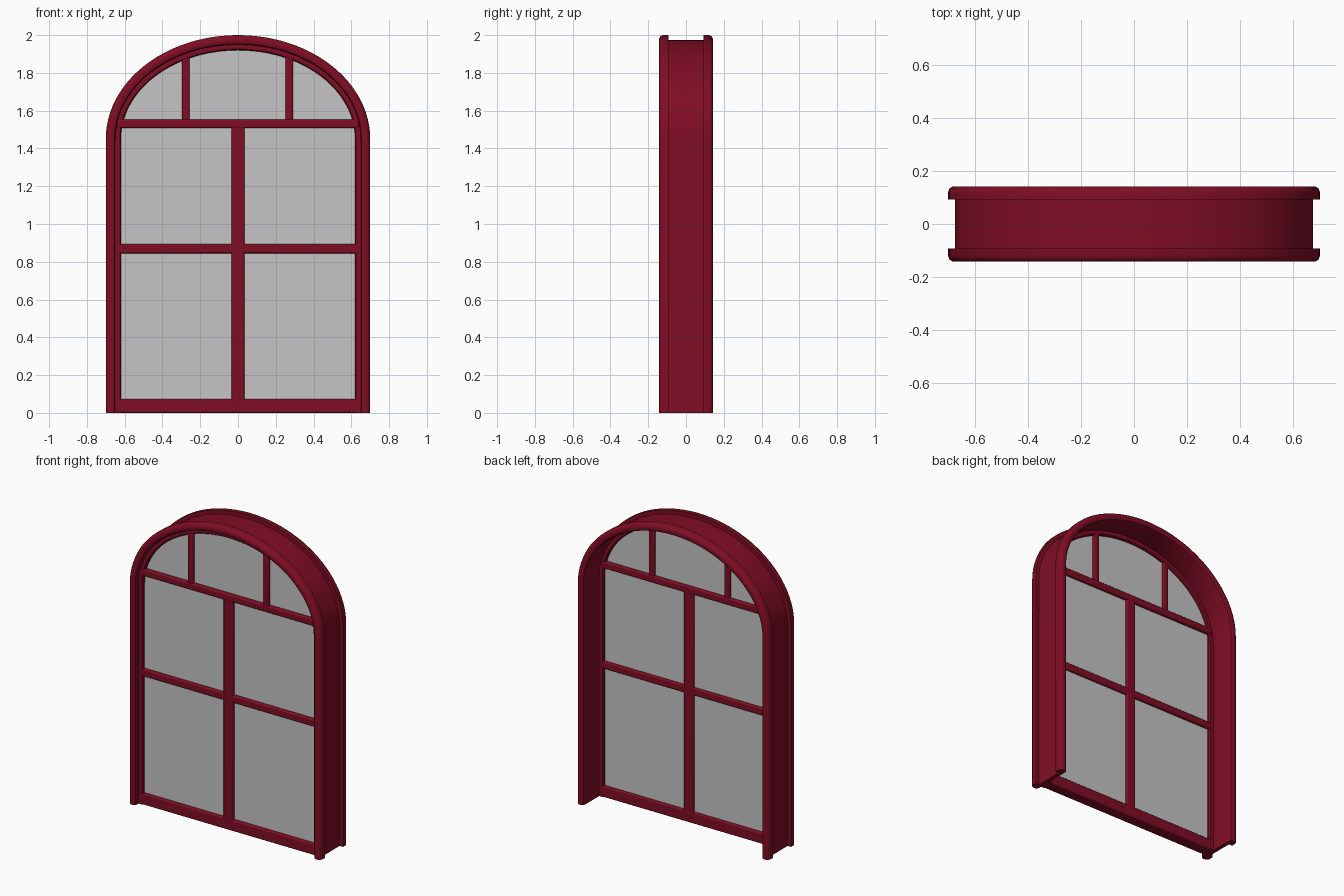
import bpy, bmesh, math

if "Cube" in bpy.data.objects:
    bpy.data.objects.remove(bpy.data.objects["Cube"])

W, SPRING, RISE = 0.70, 1.45, 0.55   # half width, arch start height, arch rise
N = 48                               # arch segments


def material(name, rgb):
    m = bpy.data.materials.new(name)
    m.diffuse_color = (*rgb, 1)
    m.use_nodes = True
    m.node_tree.nodes["Principled BSDF"].inputs["Base Color"].default_value = m.diffuse_color
    return m


RED = material("dark red paint", (0.215, 0.004, 0.018))
GLASS = material("pale grey glass", (0.56, 0.56, 0.56))


def outline(d):
    """Window outline from right foot over the arch to left foot, inset by d."""
    pts = [(W - d, 0.0)]
    for i in range(N + 1):
        a = math.pi * i / N
        pts.append(((W - d) * math.cos(a), SPRING + (RISE - d) * math.sin(a)))
    return pts + [(d - W, 0.0)]


def finish(name, bm, mat, bevel=0):
    bmesh.ops.recalc_face_normals(bm, faces=bm.faces)
    me = bpy.data.meshes.new(name)
    bm.to_mesh(me)
    bm.free()
    me.materials.append(mat)
    ob = bpy.data.objects.new(name, me)
    bpy.context.collection.objects.link(ob)
    if bevel:
        mod = ob.modifiers.new("soft_edges", 'BEVEL')
        mod.width, mod.segments = bevel, 3
    bpy.ops.object.select_all(action='DESELECT')
    ob.select_set(True)
    bpy.context.view_layer.objects.active = ob
    bpy.ops.object.shade_smooth_by_angle(angle=math.radians(35))
    return ob


def sweep(name, profile, mat):
    """Carry a closed (inset, y) profile around the window outline."""
    bm = bmesh.new()
    rails = [[bm.verts.new((x, y, z)) for x, z in outline(d)] for d, y in profile]
    n = len(rails)
    for j in range(n):
        a, b = rails[j], rails[(j + 1) % n]
        for i in range(len(a) - 1):
            bm.faces.new((a[i], a[i + 1], b[i + 1], b[i]))
    for end in (0, -1):
        bm.faces.new([r[end] for r in rails])
    return finish(name, bm, mat)


def bar(name, x0, x1, y0, y1, z0, z1):
    bm = bmesh.new()
    bmesh.ops.create_cube(bm, size=1)
    for v in bm.verts:
        v.co = ((x0 + x1) / 2 + v.co.x * (x1 - x0),
                (y0 + y1) / 2 + v.co.y * (y1 - y0),
                (z0 + z1) / 2 + v.co.z * (z1 - z0))
    return finish(name, bm, RED, 0.008)


# Channel-shaped outer frame: front and back flanges joined by a recessed web
half = [(0.025, 0.093), (0.0, 0.093), (0.0, 0.122), (0.006, 0.135),
        (0.018, 0.142), (0.036, 0.142), (0.046, 0.137), (0.05, 0.127)]
sweep("outer_frame", half + [(d, -y) for d, y in reversed(half)], RED)

# Slimmer sash frame set near the front
F, B = -0.105, -0.025
sweep("sash_frame", [(0.045, F), (0.074, F), (0.08, F + 0.008),
                     (0.08, B - 0.008), (0.074, B), (0.045, B)], RED)

# Glazing bars
bar("bottom_rail", -0.655, 0.655, F, B, 0.0, 0.073)
bar("middle_rail", -0.64, 0.64, F, B, 0.845, 0.893)
bar("transom", -0.64, 0.64, F - 0.003, B + 0.003, 1.508, 1.553)
bar("centre_mullion", -0.034, 0.034, F - 0.001, B + 0.001, 0.04, 1.53)
for side, x in (("left", -0.277), ("right", 0.272)):
    bar(side + "_arch_mullion", x - 0.02, x + 0.02, F + 0.001, B - 0.001, 1.53, 1.892)

# One arched pane behind all the bars
bm = bmesh.new()
pane = [(x, z + 0.03 if z == 0 else z) for x, z in outline(0.07)]
front = [bm.verts.new((x, -0.085, z)) for x, z in pane]
back = [bm.verts.new((x, -0.042, z)) for x, z in pane]
bm.faces.new(front)
bm.faces.new(back[::-1])
for i in range(len(pane)):
    k = (i + 1) % len(pane)
    bm.faces.new((front[i], back[i], back[k], front[k]))
finish("glass_pane", bm, GLASS)
